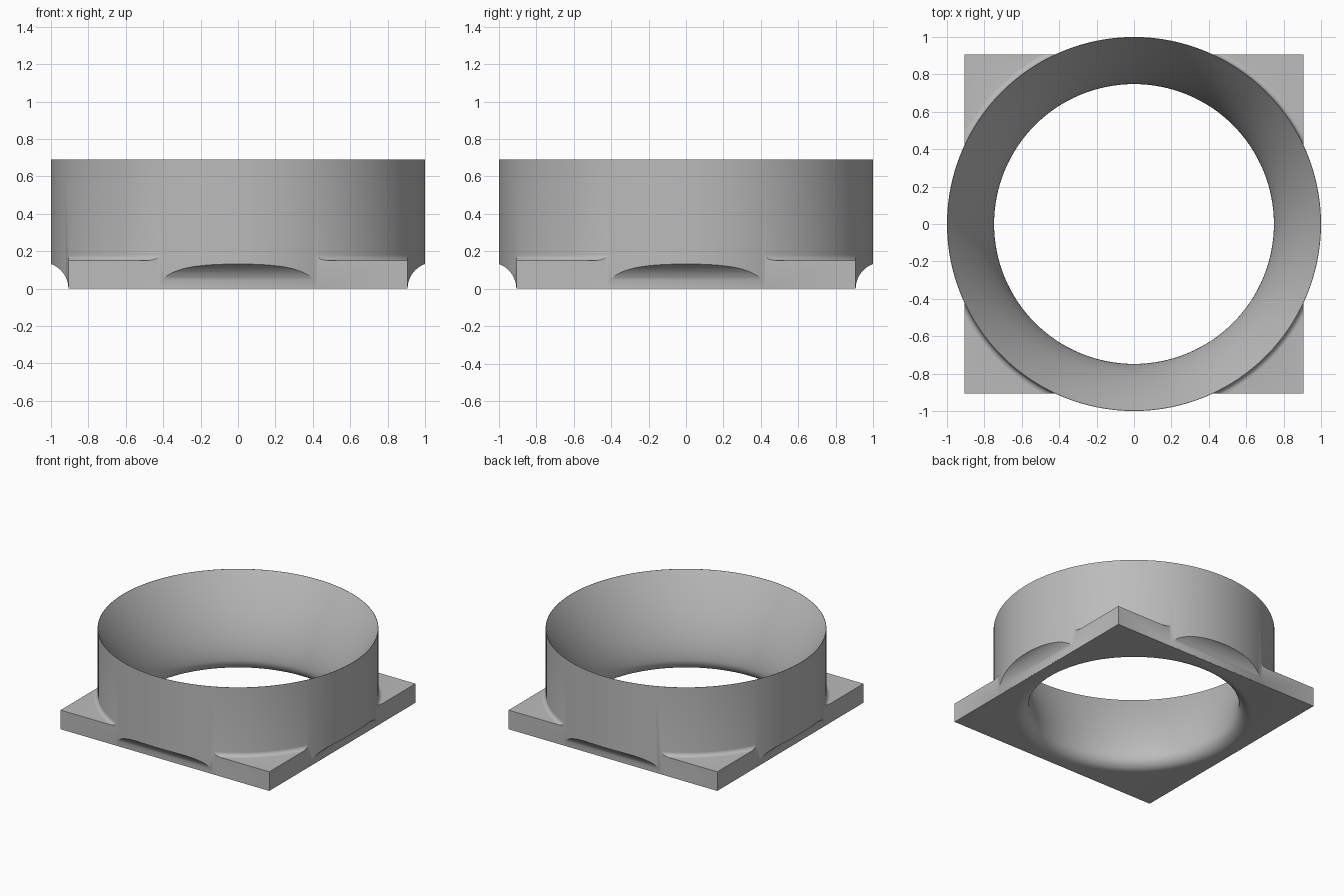
import bpy
import bmesh
from math import sin, cos, pi, radians

SEG = 128            # sides of every round part
HALF = 0.907         # half width of the square flange
HEIGHT = 0.69

if "Cube" in bpy.data.objects:
    bpy.data.objects.remove(bpy.data.objects["Cube"])

grey = bpy.data.materials.new("plain grey")
grey.use_nodes = True
grey.diffuse_color = (0.5, 0.5, 0.5, 1)
grey.node_tree.nodes["Principled BSDF"].inputs["Base Color"].default_value = grey.diffuse_color


def finish(name, bm):
    bmesh.ops.recalc_face_normals(bm, faces=bm.faces)
    mesh = bpy.data.meshes.new(name)
    bm.to_mesh(mesh)
    bm.free()
    mesh.materials.append(grey)
    ob = bpy.data.objects.new(name, mesh)
    bpy.context.collection.objects.link(ob)
    return ob


def loft(name, rings):
    """Closed solid through matching rings of points, capped at both ends."""
    bm = bmesh.new()
    loops = [[bm.verts.new(p) for p in ring] for ring in rings]
    for a, b in zip(loops, loops[1:]):
        for i in range(len(a)):
            j = (i + 1) % len(a)
            bm.faces.new((a[i], a[j], b[j], b[i]))
    bm.faces.new(loops[0])
    bm.faces.new(loops[-1])
    return finish(name, bm)


def lathe(name, profile):
    angles = [2 * pi * i / SEG for i in range(SEG)]
    return loft(name, [[(r * cos(a), r * sin(a), z) for a in angles] for r, z in profile])


def arc(cx, cz, radius, start, end, steps):
    angles = [radians(start + (end - start) * i / steps) for i in range(steps + 1)]
    return [(cx + radius * cos(a), cz + radius * sin(a)) for a in angles]


def boolean(target, tool, operation):
    mod = target.modifiers.new("cut", "BOOLEAN")
    mod.operation = operation
    mod.solver = "EXACT"
    mod.object = tool
    bpy.context.view_layer.objects.active = target
    bpy.ops.object.modifier_apply(modifier=mod.name)
    bpy.data.objects.remove(tool)


# Square flange with a small fillet rising to the tube
flange = lathe("flange", [(1.4, 0), (1.4, 0.15)]
               + arc(1.03, 0.18, 0.03, 270, 180, 6) + [(0.95, 0.18)])
square = loft("square_limit", [[(x * HALF, y * HALF, z) for x, y in
                                ((-1, -1), (1, -1), (1, 1), (-1, 1))] for z in (-0.1, 0.4)])
boolean(flange, square, "INTERSECT")

# Round tube, scooped underneath where it overhangs each flange side
tube = lathe("funnel_housing", [(1, 0.005), (1, HEIGHT)])
scoop = [(HALF, -0.1)] + arc(HALF + 0.14, 0, 0.14, 180, 90, 14) + [(1.2, 0.14), (1.2, -0.1)]
for k in range(4):
    cutter = loft("scoop_cutter", [[(x, y, z) for y, z in scoop] for x in (-0.5, 0.5)])
    cutter.rotation_euler.z = k * pi / 2
    bpy.context.view_layer.update()
    boolean(tube, cutter, "DIFFERENCE")
boolean(tube, flange, "UNION")

# Bell-shaped bore: rounded lower lip, narrow throat, wide mouth
throat, mouth, low, knee = 0.748, 0.998, 0.09, 0.3
bore = [(throat + low, -0.05)] + arc(throat + low, low, low, 270, 180, 10)
for i in range(1, 17):
    t = i / 16
    bore.append((throat + (mouth - throat) * t * t,
                 low * (1 - t) ** 2 + 2 * knee * t * (1 - t) + HEIGHT * t * t))
bore.append((mouth, HEIGHT + 0.1))
boolean(tube, lathe("bore_cutter", bore), "DIFFERENCE")

# Smooth curves, sharp corners
bpy.ops.object.select_all(action="DESELECT")
tube.select_set(True)
bpy.context.view_layer.objects.active = tube
bpy.ops.object.shade_smooth_by_angle(angle=radians(30))
